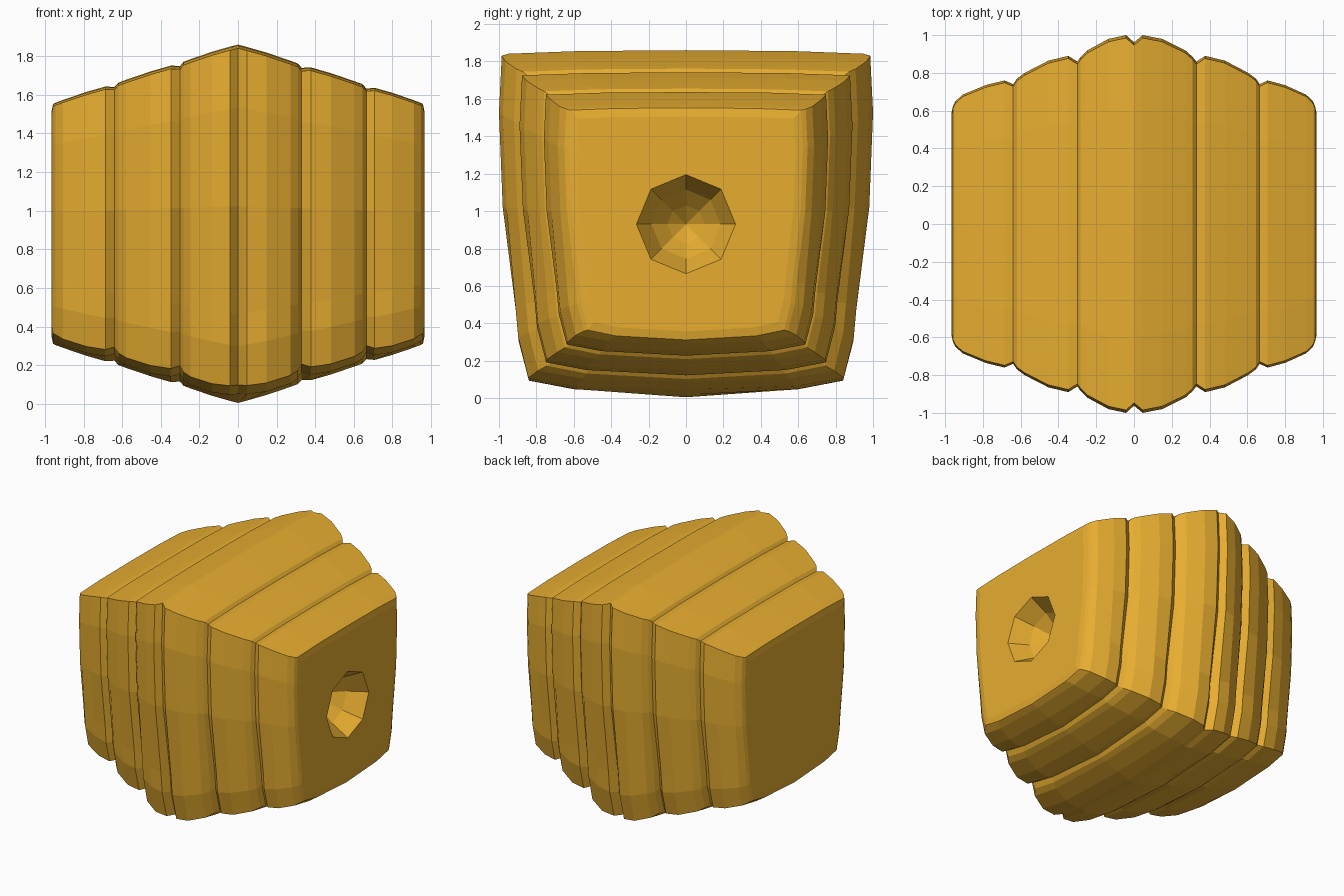
import bpy, bmesh, math

if "Cube" in bpy.data.objects:
    bpy.data.objects.remove(bpy.data.objects["Cube"])

CZ = 0.93  # height of the long axis


def loft(name, rings, tip=None):
    """Skin a list of closed rings and cap both ends (optional pointed end)."""
    bm = bmesh.new()
    loops = [[bm.verts.new(p) for p in ring] for ring in rings]
    n = len(loops[0])
    for a, b in zip(loops, loops[1:]):
        for i in range(n):
            bm.faces.new((a[i], a[(i + 1) % n], b[(i + 1) % n], b[i]))
    bm.faces.new(loops[0])
    if tip:
        t = bm.verts.new(tip)
        for i in range(n):
            bm.faces.new((loops[-1][i], loops[-1][(i + 1) % n], t))
    else:
        bm.faces.new(loops[-1])
    bmesh.ops.recalc_face_normals(bm, faces=bm.faces)
    mesh = bpy.data.meshes.new(name)
    bm.to_mesh(mesh)
    bm.free()
    obj = bpy.data.objects.new(name, mesh)
    bpy.context.collection.objects.link(obj)
    return obj


# Half outline of a slab, from the top centre down to the bottom centre
HALF = [(0, 1), (.6, .995), (.985, .98), (1, .65), (.98, .1),
        (.93, -.5), (.915, -.68), (.86, -.925), (.6, -.975), (0, -.995)]


def section(x, width, height, groove=0.0, inset=1.0):
    right = []
    for i, (y, z) in enumerate(HALF):
        if i in (5, 6, 7):
            y -= 0.04 * groove
        if i in (7, 8):
            z += 0.03 * groove
        right.append((y * width * inset, z * height * inset))
    left = [(-y, z) for y, z in reversed(right[1:-1])]
    return [(x, y, CZ + z) for y, z in right + left]


# Three slabs per side: groove positions and the curved width of each slab
WIDTHS = [[1.0, .98, .92, .885], [.89, .865, .80, .77], [.76, .735, .685, .65]]
GROOVE_WIDTH = [.962, .86, .74]
STEPS = [.14, .45, .82, .94]


def half_body(sign, edges):
    rings = []
    for k in range(3):
        x0, x1 = edges[k], edges[k + 1]
        if k or sign > 0:
            gh = CZ - 0.32 * x0 - (0.015 if k else 0)
            rings.append(section(sign * x0, GROOVE_WIDTH[k], gh, 1))
        for t, w in zip(STEPS, WIDTHS[k]):
            x = x0 + (x1 - x0) * t
            bump = 0.006 * math.sin(math.pi * t)
            side = 0.5 if t in (STEPS[0], STEPS[-1]) else 0
            rings.append(section(sign * x, w, CZ - 0.32 * x + bump, side))
    rings.append(section(sign * 0.958, .625, .622, .5))
    rings.append(section(sign * 0.967, .61, .60, .5, .96))
    return rings


left = half_body(-1, [0, .30, .64, .965])
right = half_body(1, [0, .33, .665, .965])
body = loft("ribbed_body", left[::-1] + right)


# Octagonal socket in the right end
def octagon(x, r):
    return [(x, r * math.sin(i * math.pi / 4), CZ + r * math.cos(i * math.pi / 4))
            for i in range(8)]


cutter = loft("socket_cutter",
              [octagon(1.05, .30), octagon(.967, .265), octagon(.83, .185), octagon(.74, .10)],
              tip=(.66, 0, CZ))
cutter.hide_render = True
cutter.hide_viewport = True
cut = body.modifiers.new("socket", 'BOOLEAN')
cut.operation = 'DIFFERENCE'
cut.solver = 'EXACT'
cut.object = cutter

mat = bpy.data.materials.new("amber")
mat.diffuse_color = (0.80, 0.42, 0.03, 1)
mat.use_nodes = True
mat.node_tree.nodes["Principled BSDF"].inputs["Base Color"].default_value = mat.diffuse_color
body.data.materials.append(mat)
